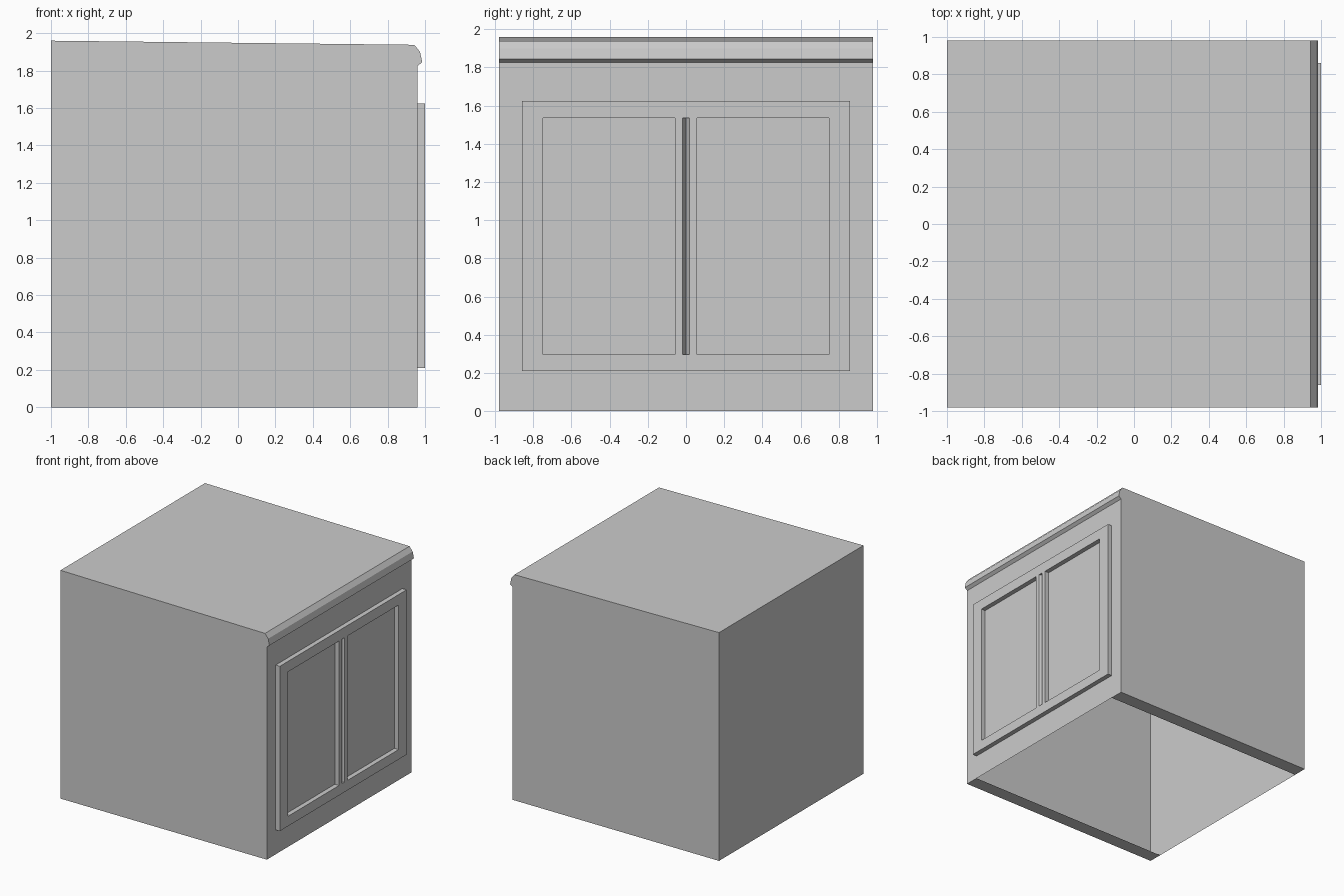
import bpy
import bmesh

if "Cube" in bpy.data.objects:
    bpy.data.objects.remove(bpy.data.objects["Cube"])

HALF = 0.98      # half depth in y
WALL = 0.96      # x of the window wall


def finish(bm, name):
    mesh = bpy.data.meshes.new(name)
    bm.to_mesh(mesh)
    bm.free()
    obj = bpy.data.objects.new(name, mesh)
    bpy.context.collection.objects.link(obj)
    return obj


# Block with sloped roof and moulded cornice: side profile pulled along y, open below
def build_body():
    profile = [(-1, 0), (WALL, 0), (WALL, 1.825), (0.985, 1.845),
               (0.973, 1.90), (0.943, 1.938), (-1, 1.96)]
    bm = bmesh.new()
    side = bm.faces.new([bm.verts.new((x, -HALF, z)) for x, z in profile])
    out = bmesh.ops.extrude_face_region(bm, geom=[side], use_keep_orig=True)
    moved = [g for g in out["geom"] if isinstance(g, bmesh.types.BMVert)]
    bmesh.ops.translate(bm, verts=moved, vec=(0, 2 * HALF, 0))
    bmesh.ops.recalc_face_normals(bm, faces=bm.faces)
    floor = [f for f in bm.faces if all(v.co.z < 1e-4 for v in f.verts)]
    bmesh.ops.delete(bm, geom=floor, context='FACES')
    finish(bm, "building_block")


# Narrow flanges under the front and back walls
def build_flange(name, y0, y1):
    bm = bmesh.new()
    corners = [(-1, y0, 0), (-1, y1, 0), (WALL, y1, 0), (WALL, y0, 0)]
    bm.faces.new([bm.verts.new(c) for c in corners])
    finish(bm, name)


# Window surround: grid of front faces with two openings and a V groove between them
def build_window_frame():
    ys = [-0.86, -0.75, -0.058, -0.018, 0.018, 0.058, 0.75, 0.86]
    zs = [0.21, 0.295, 1.535, 1.625]
    bm = bmesh.new()
    grid = [[bm.verts.new((1, y, z)) for z in zs] for y in ys]
    for i in range(len(ys) - 1):
        for j in range(len(zs) - 1):
            if j == 1 and i in (1, 3, 5):
                continue
            bm.faces.new((grid[i][j], grid[i + 1][j],
                          grid[i + 1][j + 1], grid[i][j + 1]))
    rim = [e for e in bm.edges if e.is_boundary]
    out = bmesh.ops.extrude_edge_only(bm, edges=rim)
    for v in out["geom"]:
        if isinstance(v, bmesh.types.BMVert):
            v.co.x = WALL
            # groove sides meet in the middle
            if abs(v.co.y) < 0.03:
                v.co.y = 0
    bmesh.ops.remove_doubles(bm, verts=bm.verts, dist=1e-4)
    bmesh.ops.recalc_face_normals(bm, faces=bm.faces)
    if sum(f.normal.x * f.calc_area() for f in bm.faces) < 0:
        bmesh.ops.reverse_faces(bm, faces=bm.faces)
    finish(bm, "window_frame")


build_body()
build_flange("front_bottom_flange", -HALF, -HALF + 0.12)
build_flange("back_bottom_flange", HALF - 0.12, HALF)
build_window_frame()
